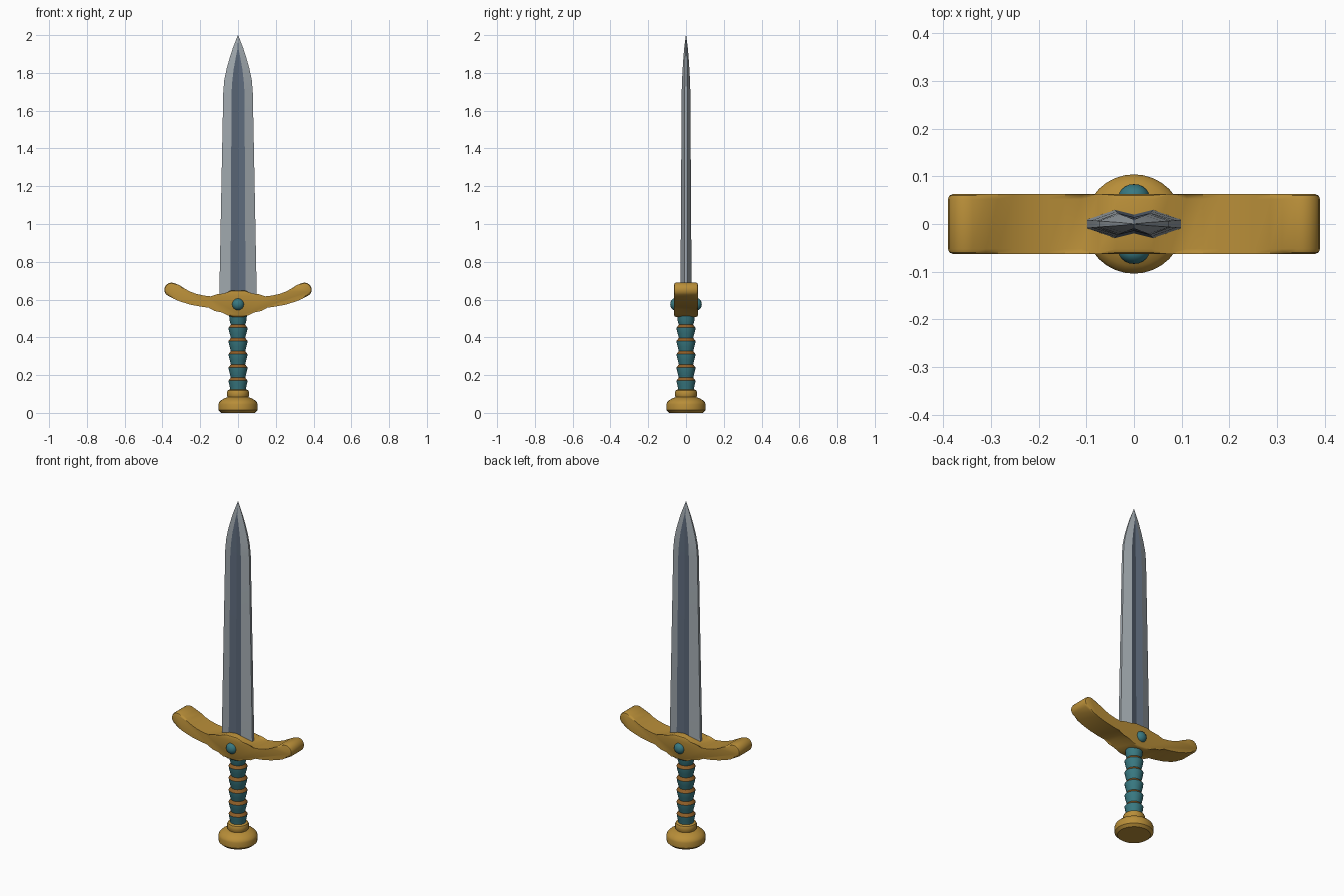
import bpy, bmesh, math
from mathutils import Matrix

if "Cube" in bpy.data.objects:
    bpy.data.objects.remove(bpy.data.objects["Cube"], do_unlink=True)


def material(name, rgb):
    m = bpy.data.materials.new(name)
    m.use_nodes = True
    m.diffuse_color = (*rgb, 1)
    m.node_tree.nodes["Principled BSDF"].inputs["Base Color"].default_value = (*rgb, 1)
    return m


GOLD = material("gold", (0.48, 0.27, 0.04))
TEAL = material("teal", (0.04, 0.19, 0.22))
BROWN = material("brown_band", (0.27, 0.11, 0.02))
STEEL = material("light_steel", (0.35, 0.39, 0.42))
DARK = material("dark_steel", (0.11, 0.145, 0.20))


def finish(bm, name, mats, angle=30):
    bmesh.ops.recalc_face_normals(bm, faces=bm.faces)
    mesh = bpy.data.meshes.new(name)
    bm.to_mesh(mesh)
    bm.free()
    ob = bpy.data.objects.new(name, mesh)
    bpy.context.collection.objects.link(ob)
    for m in mats:
        mesh.materials.append(m)
    bpy.ops.object.select_all(action="DESELECT")
    ob.select_set(True)
    bpy.context.view_layer.objects.active = ob
    bpy.ops.object.shade_smooth_by_angle(angle=math.radians(angle))
    return ob


def loft(bm, rings):
    """Bridge closed rings, cap both ends; return one face list per step."""
    loops = [[bm.verts.new(p) for p in r] for r in rings]
    steps = []
    for a, b in zip(loops, loops[1:]):
        n = len(a)
        steps.append([bm.faces.new((a[i], a[(i + 1) % n], b[(i + 1) % n], b[i]))
                      for i in range(n)])
    bm.faces.new(loops[0])
    bm.faces.new(loops[-1])
    return steps


def lathe_rings(profile, sides):
    turn = [2 * math.pi * i / sides for i in range(sides)]
    return [[(r * math.cos(a), r * math.sin(a), z) for a in turn] for r, z in profile]


# Blade: height, half width, fuller half width, half thickness
sections = [(0.57, 0.10, 0.040, 0.030), (1.2, 0.088, 0.037, 0.026),
            (1.70, 0.078, 0.034, 0.023), (1.76, 0.073, 0.030, 0.021),
            (1.82, 0.061, 0.023, 0.018), (1.88, 0.044, 0.012, 0.014),
            (1.93, 0.028, 0.002, 0.010), (2.0, 0.001, 0.0003, 0.0006)]
rings = []
for z, w, f, t in sections:
    e, g = t * 0.3, t - f * 0.25
    half = [(w, -e), (w, e), (f, t), (0, g), (-f, t)]
    rings.append([(x, y, z) for x, y in half] + [(-x, -y, z) for x, y in half])
bm = bmesh.new()
for step in loft(bm, rings):
    for i in (2, 3, 7, 8):
        step[i].material_index = 1
finish(bm, "blade", [STEEL, DARK], 28)

# Guard: half outline mirrored, extruded front to back and bevelled
half = [(0.037, 0.648), (0.075, 0.632), (0.11, 0.617), (0.145, 0.617), (0.18, 0.621),
        (0.22, 0.630), (0.255, 0.643), (0.285, 0.660), (0.31, 0.676)]
half += [(0.352 + 0.038 * math.cos(a), 0.652 + 0.038 * math.sin(a))
         for a in [math.radians(110 - 22 * k) for k in range(8)]]
half += [(0.34, 0.604), (0.307, 0.590), (0.255, 0.574), (0.20, 0.563), (0.155, 0.557),
         (0.12, 0.550), (0.085, 0.532), (0.053, 0.516), (0.025, 0.507)]
outline = half + [(-x, z) for x, z in reversed(half)]
bm = bmesh.new()
loft(bm, [[(x, y, z) for x, z in outline] for y in (-0.063, 0.063)])
rim = [e for e in bm.edges if abs(e.verts[0].co.y - e.verts[1].co.y) < 0.001]
bmesh.ops.bevel(bm, geom=rim, offset=0.011, segments=2, profile=0.5, affect="EDGES")
finish(bm, "guard", [GOLD], 35)

# Grip: stacked flared wraps, each topped by a sloping brown ledge
profile, ledges = [(0.040, 0.105)], []
for k in range(5):
    z = 0.175 + 0.07 * k
    profile += [(0.044, z - 0.035), (0.049, z - 0.015), (0.050, z - 0.004)]
    ledges.append(len(profile) - 1)
    profile.append((0.038, z + 0.012))
profile += [(0.045, 0.49), (0.048, 0.53)]
bm = bmesh.new()
steps = loft(bm, lathe_rings(profile, 24))
for i in ledges:
    for f in steps[i]:
        f.material_index = 1
finish(bm, "grip", [TEAL, BROWN])

# Pommel disc and collar
bm = bmesh.new()
loft(bm, lathe_rings([(0.088, 0), (0.103, 0.014), (0.104, 0.045), (0.100, 0.056),
                      (0.088, 0.068), (0.070, 0.078), (0.050, 0.085)], 32))
finish(bm, "pommel", [GOLD])
bm = bmesh.new()
loft(bm, lathe_rings([(0.050, 0.075), (0.057, 0.087), (0.058, 0.110),
                      (0.054, 0.119), (0.044, 0.124)], 32))
finish(bm, "collar", [GOLD])

# Gems on the front and back of the guard
for side, name in ((-1, "front_gem"), (1, "back_gem")):
    bm = bmesh.new()
    bmesh.ops.create_uvsphere(bm, u_segments=16, v_segments=10, radius=0.032)
    place = (Matrix.Translation((0, side * 0.058, 0.575))
             @ Matrix.Rotation(math.pi / 2, 4, "X") @ Matrix.Diagonal((1, 1, 0.8, 1)))
    bmesh.ops.transform(bm, matrix=place, verts=bm.verts)
    finish(bm, name, [TEAL], 40)
